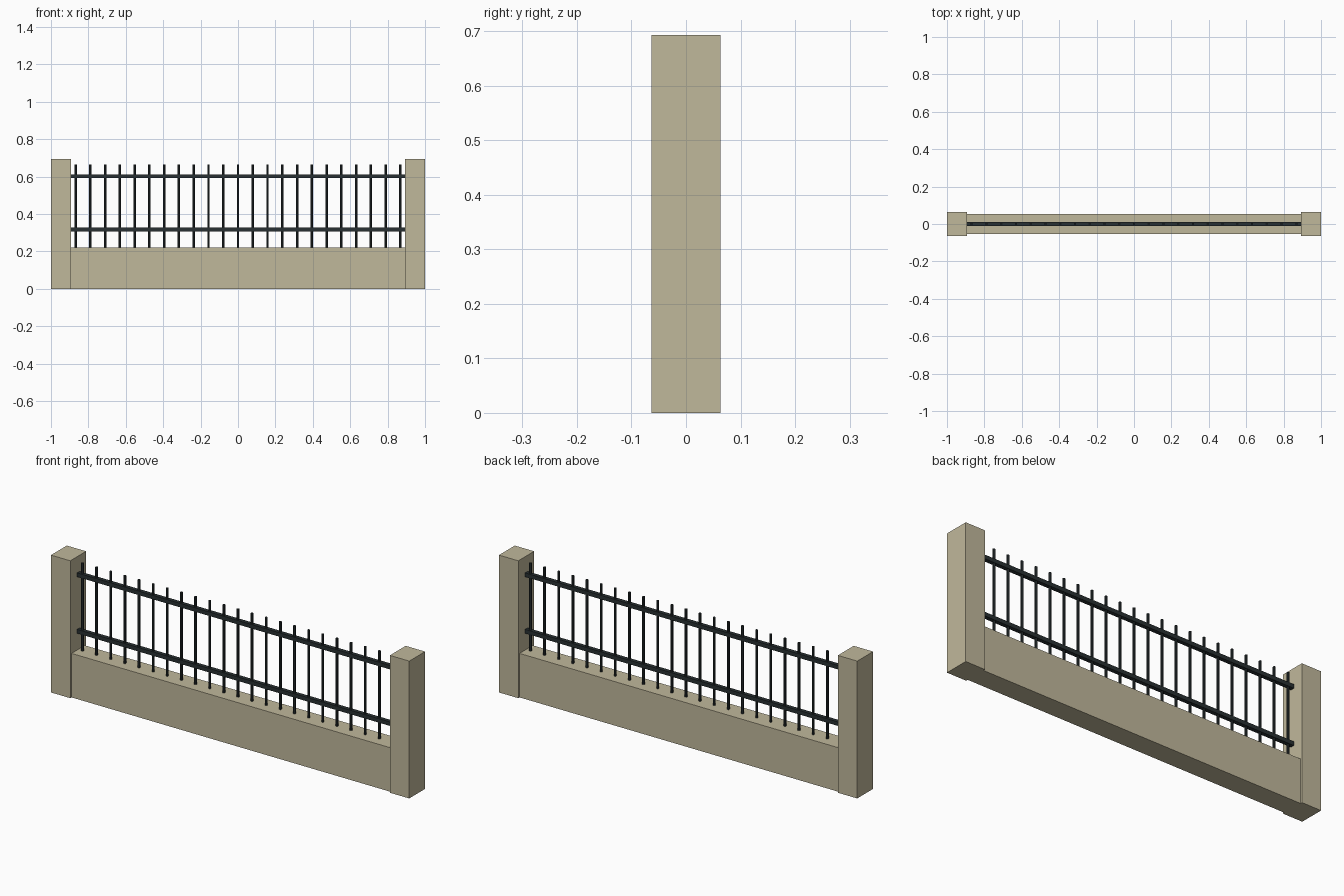
import bpy

if "Cube" in bpy.data.objects:
    bpy.data.objects.remove(bpy.data.objects["Cube"])

def material(name, rgb):
    m = bpy.data.materials.new(name)
    m.diffuse_color = (*rgb, 1)
    m.use_nodes = True
    m.node_tree.nodes["Principled BSDF"].inputs["Base Color"].default_value = m.diffuse_color
    return m

STONE = material("stone", (0.53, 0.48, 0.33))
IRON = material("iron", (0.022, 0.03, 0.032))

def box(name, center, size, mat):
    bpy.ops.mesh.primitive_cube_add(size=1, location=center)
    o = bpy.context.object
    o.name = name
    o.scale = size
    bpy.ops.object.transform_apply(location=False, rotation=False, scale=True)
    o.data.materials.append(mat)
    return o

PILLAR_W, PILLAR_H = 0.108, 0.693
INNER = 1 - PILLAR_W
WALL_H, BAR_TOP = 0.222, 0.665

# low wall between the pillars
box("base_wall", (0, 0, WALL_H / 2), (2 * INNER, 0.106, WALL_H), STONE)

# end pillars
for side, s in (("left", -1), ("right", 1)):
    box(f"{side}_pillar", (s * (1 - PILLAR_W / 2), 0, PILLAR_H / 2),
        (PILLAR_W, 0.126, PILLAR_H), STONE)

# horizontal rails
for name, z in (("lower_rail", 0.317), ("upper_rail", 0.602)):
    box(name, (0, 0, z), (2 * INNER, 0.02, 0.02), IRON)

# evenly spaced upright bars
COUNT, REACH = 23, 0.868
for i in range(COUNT):
    x = -REACH + 2 * REACH * i / (COUNT - 1)
    bpy.ops.mesh.primitive_cylinder_add(
        vertices=8, radius=0.0065, depth=BAR_TOP - WALL_H,
        location=(x, 0, (BAR_TOP + WALL_H) / 2))
    bar = bpy.context.object
    bar.name = f"bar_{i + 1:02d}"
    bar.data.materials.append(IRON)
    bpy.ops.object.shade_smooth_by_angle()
